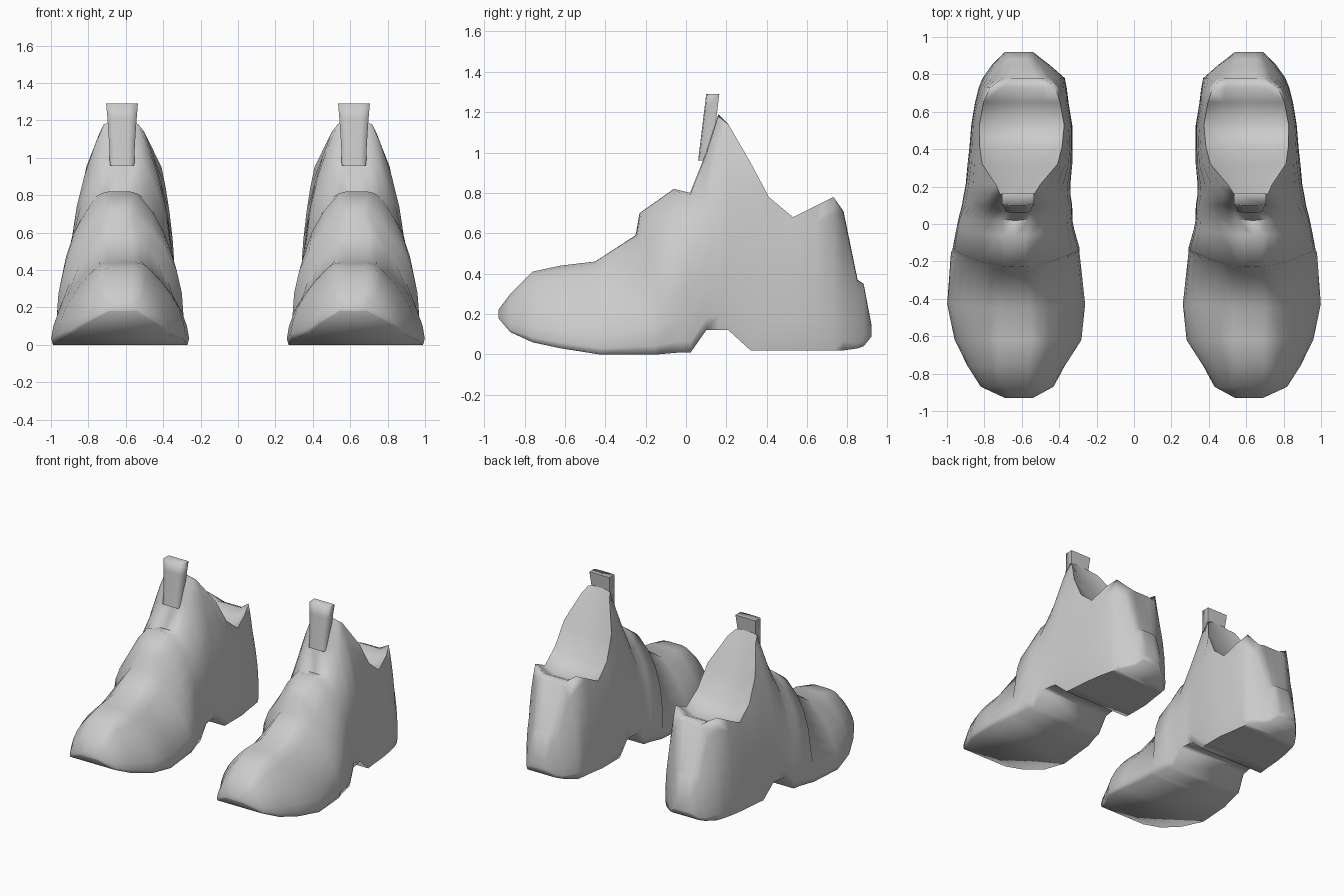
import bpy, bmesh, math

if "Cube" in bpy.data.objects:
    bpy.data.objects.remove(bpy.data.objects["Cube"])

grey = bpy.data.materials.new("light grey")
grey.use_nodes = True
colour = (0.6, 0.6, 0.6, 1)
grey.diffuse_color = colour
grey.node_tree.nodes["Principled BSDF"].inputs["Base Color"].default_value = colour


def finish(name, bm, angle):
    """Turn a bmesh into a grey, smooth part mirrored to the other foot."""
    bmesh.ops.recalc_face_normals(bm, faces=bm.faces)
    mesh = bpy.data.meshes.new(name)
    bm.to_mesh(mesh)
    bm.free()
    mesh.materials.append(grey)
    obj = bpy.data.objects.new(name, mesh)
    bpy.context.collection.objects.link(obj)
    bpy.ops.object.select_all(action="DESELECT")
    obj.select_set(True)
    bpy.context.view_layer.objects.active = obj
    bpy.ops.object.shade_smooth_by_angle(angle=math.radians(angle))
    mirror = obj.modifiers.new("other_foot", "MIRROR")
    mirror.use_mirror_merge = False


def loft(name, rings, angle):
    """Skin a row of equal rings and cap both ends."""
    bm = bmesh.new()
    loops = [[bm.verts.new(co) for co in ring] for ring in rings]
    for a, b in zip(loops, loops[1:]):
        for i in range(len(a)):
            j = (i + 1) % len(a)
            bm.faces.new((a[i], a[j], b[j], b[i]))
    bm.faces.new(loops[0])
    bm.faces.new(loops[-1])
    finish(name, bm, angle)


# Boot cross-sections from toe to heel:
# y, outer x, inner x, bottom z, top z, top width ratio
sections = [
    (-.93, .69, .54, .18, .21, .7),
    (-.87, .82, .43, .11, .29, .5),
    (-.76, .89, .37, .06, .4, .4),
    (-.62, .96, .28, .03, .43, .35),
    (-.45, 1, .26, 0, .45, .3),
    (-.25, .98, .29, 0, .58, .3),
    (-.23, .97, .29, 0, .69, .2),
    (-.06, .95, .32, .01, .81, .3),
    (.02, .94, .33, .01, .79, .42),
    (.1, .92, .33, .12, .99, .38),
    (.16, .91, .34, .12, 1.18, .32),
    (.21, .9, .34, .12, 1.14, .42),
    (.32, .89, .33, .02, .95, .72),
    (.41, .88, .33, .02, .78, .8),
    (.53, .87, .33, .02, .68, .84),
    (.65, .85, .35, .02, .74, .82),
    (.73, .83, .36, .02, .78, .74),
    (.78, .81, .37, .02, .7, .5),
    (.85, .76, .45, .03, .36, .55),
    (.88, .73, .49, .04, .34, .55),
    (.92, .69, .54, .09, .13, .7),
]
HEIGHTS = (.07, .22, .4, .58, .74, .88, 1)


def boot_ring(y, xo, xi, zb, zt, ratio):
    """One closed cross-section: underside, two curved sides and the top."""
    cx, w = (xo + xi) / 2, (xo - xi) / 2
    # low dome at the toe, full at the collar, straighter at the ankle
    power = 2 if y < -.24 else 3.6 if y < .05 else 2.6
    # the collar sweeps back at its sides
    sweep = .1 * max(0, 1 - abs(y + .24) / .27)
    # the ankle top is dished inside its rim
    ztop = zt - .05 if .2 < y < .75 else zt + .01
    side = [(.97, zb)]
    for f in HEIGHTS:
        side.append((ratio + (1 - ratio) * (1 - f ** power), zb + f * (zt - zb)))
    top = [(s * .6 * ratio, ztop) for s in (1, 0, -1)]
    outline = [(-u, z) for u, z in reversed(side)] + side + top
    return [(cx + u * w, y + sweep * u * u, z) for u, z in outline]


# Boot shell with a shallow dished ankle behind the tongue
loft("boot_shell", [boot_ring(*s) for s in sections], 80)


def tab_ring(t):
    """Slice of the pull tab with a slightly bowed front."""
    w = .065 + .02 * t ** 1.5
    y, z = .065 + .04 * t, .96 + .33 * t
    outline = ((-1, 0), (-.5, -.005), (.5, -.005), (1, 0), (1, .06), (-1, .06))
    return [(.62 + s * w, y + d, z) for s, d in outline]


# Pull tab on the tongue, leaning back and wider at the top
loft("pull_tab", [tab_ring(i / 4) for i in range(5)], 85)
